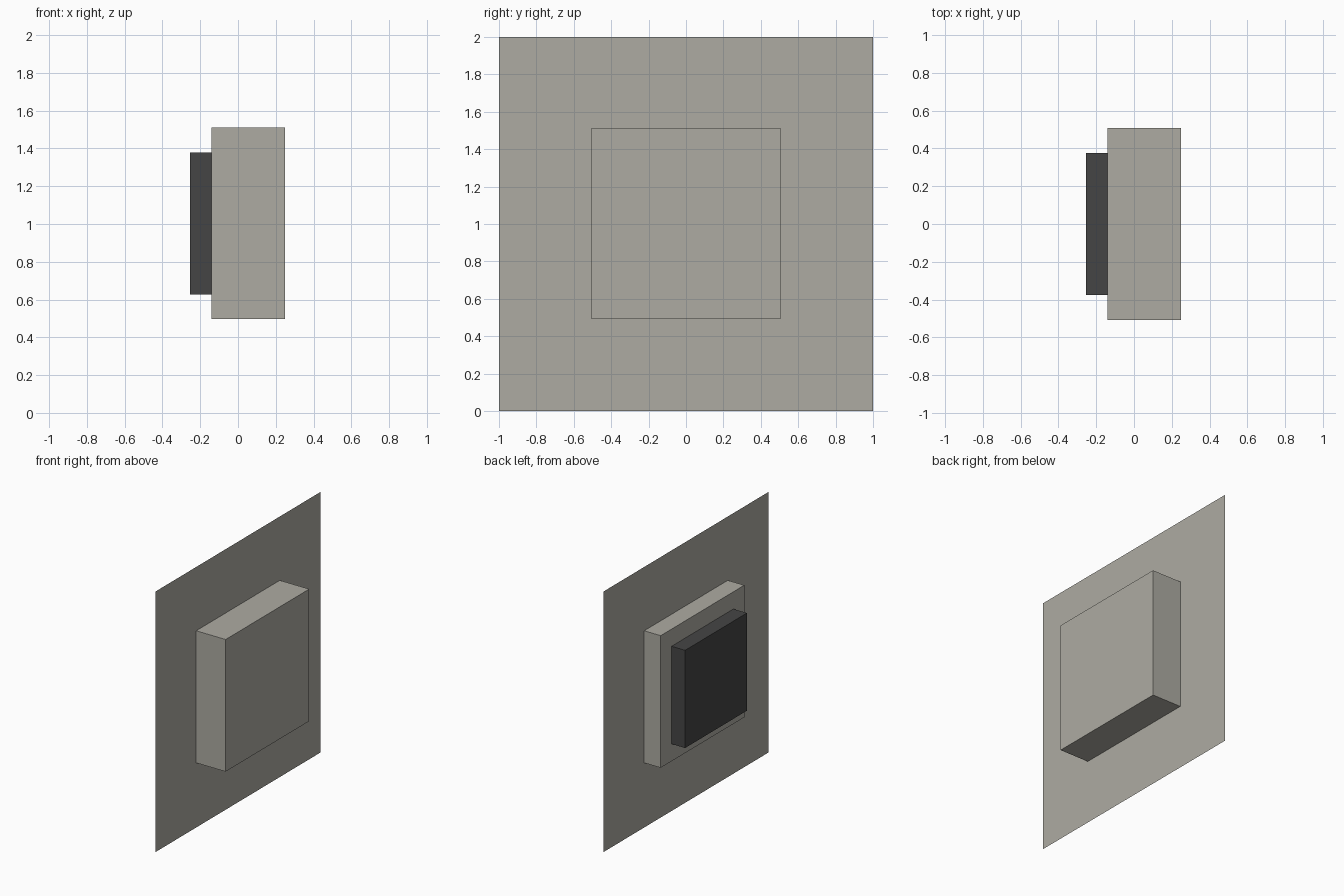
import bpy
import bmesh
from mathutils import Vector

if "Cube" in bpy.data.objects:
    bpy.data.objects.remove(bpy.data.objects["Cube"])


def material(name, rgb):
    m = bpy.data.materials.new(name)
    m.diffuse_color = (*rgb, 1.0)
    m.use_nodes = True
    m.node_tree.nodes["Principled BSDF"].inputs["Base Color"].default_value = m.diffuse_color
    return m


def add_object(name, bm, mat):
    mesh = bpy.data.meshes.new(name)
    bm.to_mesh(mesh)
    bm.free()
    mesh.materials.append(mat)
    ob = bpy.data.objects.new(name, mesh)
    bpy.context.collection.objects.link(ob)
    return ob


def block(name, x0, x1, half, mat):
    """Square block spanning x0..x1, centred on z = 1."""
    bm = bmesh.new()
    bmesh.ops.create_cube(bm, size=1)
    bmesh.ops.scale(bm, vec=Vector((x1 - x0, 2 * half, 2 * half)), verts=bm.verts)
    bmesh.ops.translate(bm, vec=Vector(((x0 + x1) / 2, 0, 1.003)), verts=bm.verts)
    return add_object(name, bm, mat)


stone = material("warm grey", (0.42, 0.41, 0.365))
dark = material("dark grey", (0.06, 0.06, 0.06))

# Thin wall sheet, facing +x
bm = bmesh.new()
bm.faces.new([bm.verts.new((0, y, z)) for y, z in ((-1, 0), (1, 0), (1, 2), (-1, 2))])
add_object("wall_sheet", bm, stone)

# Block passing through the sheet, and the dark pad on its back
block("centre_block", -0.14, 0.25, 0.507, stone)
block("back_pad", -0.255, -0.14, 0.375, dark)
